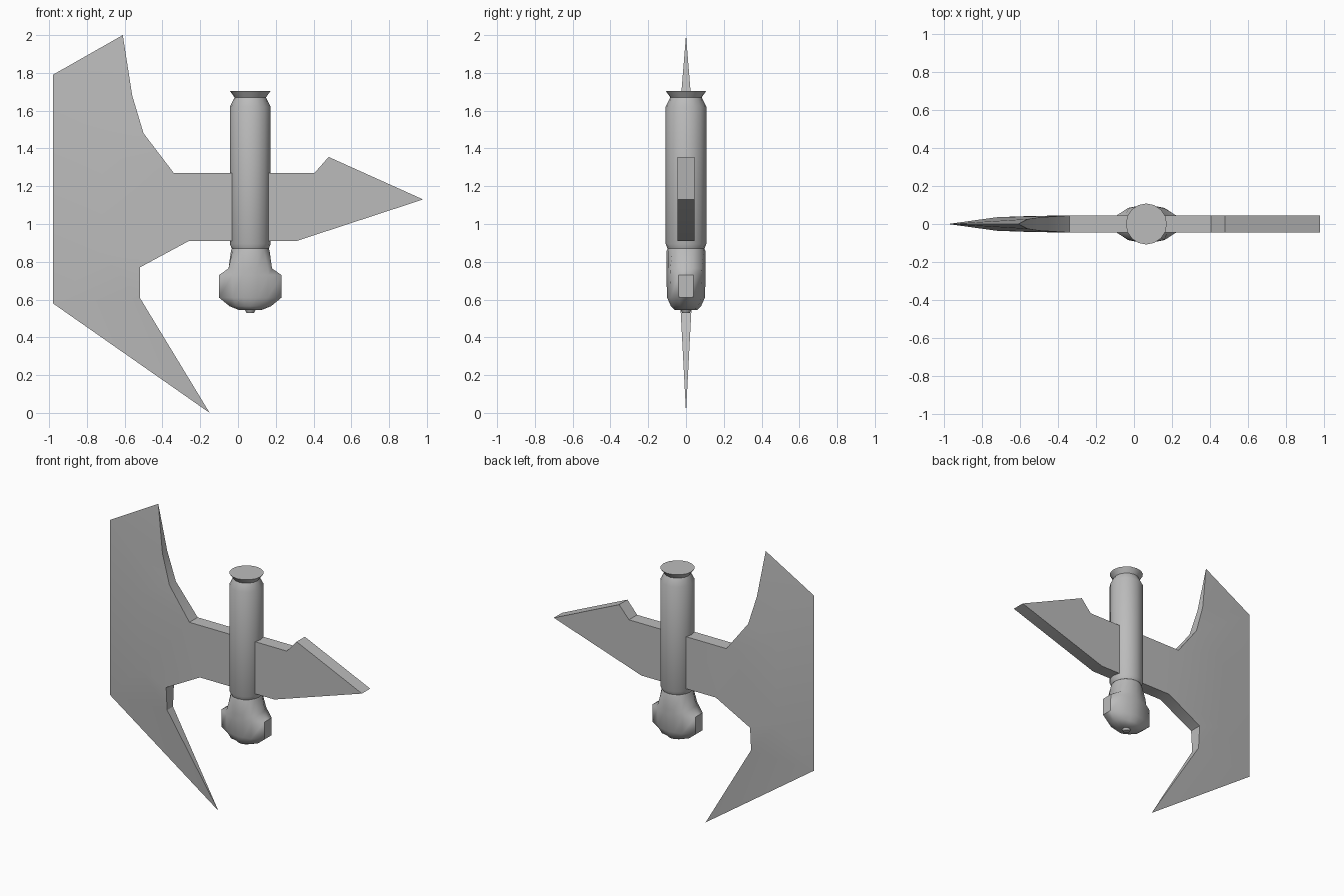
import bpy, bmesh, math

cube = bpy.data.objects.get("Cube")
if cube:
    bpy.data.objects.remove(cube, do_unlink=True)

steel = bpy.data.materials.new("grey steel")
steel.use_nodes = True
colour = (0.5, 0.5, 0.5, 1)
steel.diffuse_color = colour
steel.node_tree.nodes["Principled BSDF"].inputs["Base Color"].default_value = colour

AXIS_X = 0.065
SIDES = 16


def finish(bm, name, angle):
    bmesh.ops.recalc_face_normals(bm, faces=bm.faces)
    mesh = bpy.data.meshes.new(name)
    bm.to_mesh(mesh)
    bm.free()
    obj = bpy.data.objects.new(name, mesh)
    bpy.context.collection.objects.link(obj)
    mesh.materials.append(steel)
    bpy.ops.object.select_all(action='DESELECT')
    obj.select_set(True)
    bpy.context.view_layer.objects.active = obj
    bpy.ops.object.shade_smooth_by_angle(angle=math.radians(angle))
    return obj


def lathe(name, rings, angle=35):
    """Stack of rings (z, radius, half width of the side bosses)."""
    bm = bmesh.new()
    loops = []
    for z, r, w in rings:
        loop = []
        for i in range(SIDES):
            a = 2 * math.pi * i / SIDES
            x, y = r * math.cos(a), r * math.sin(a)
            if w > r:
                # push the side points out into a flat-ended boss
                if abs(math.cos(a)) > 0.9:
                    x = math.copysign(w, x)
                elif abs(math.cos(a)) > 0.7:
                    x, y = x * 1.3, y * 1.15
            loop.append(bm.verts.new((AXIS_X + x, y, z)))
        loops.append(loop)
    for low, high in zip(loops, loops[1:]):
        for i in range(SIDES):
            j = (i + 1) % SIDES
            bm.faces.new((low[i], low[j], high[j], high[i]))
    bm.faces.new(loops[0])
    bm.faces.new(loops[-1])
    return finish(bm, name, angle)


# Axe blade: outline (x, z, half thickness), zero along the cutting edge
outline = [
    (-0.98, 1.79, 0), (-0.61, 2.0, 0), (-0.56, 1.68, 0.026), (-0.5, 1.48, 0.035),
    (-0.34, 1.27, 0.045), (AXIS_X, 1.27, 0.045), (AXIS_X, 0.91, 0.045),
    (-0.26, 0.91, 0.045), (-0.52, 0.77, 0.043), (-0.52, 0.61, 0.032),
    (-0.15, 0.0, 0), (-0.98, 0.58, 0),
]
ridge = [(-0.72, 1.38, 0.036), (-0.72, 0.84, 0.036)]
# faces of one cheek; indices past the outline are the ridge points
cheek = [(0, 1, 2), (0, 2, 3), (0, 3, 12), (3, 4, 12), (4, 7, 13, 12), (4, 5, 6, 7),
         (7, 8, 13), (8, 9, 13), (9, 11, 13), (9, 10, 11), (0, 12, 13, 11)]
bm = bmesh.new()
sides = []
for s in (-1, 1):
    verts = [bm.verts.new((x, s * t, z)) for x, z, t in outline + ridge]
    for f in cheek:
        bm.faces.new([verts[i] for i in f])
    sides.append(verts)
n = len(outline)
for i in range(n - 1):
    j = i + 1
    bm.faces.new((sides[0][i], sides[0][j], sides[1][j], sides[1][i]))
bmesh.ops.remove_doubles(bm, verts=bm.verts, dist=0.0005)
finish(bm, "axe_blade", 30)

# Back spike: flat plate of constant thickness
spike = [(AXIS_X, 0.91), (0.31, 0.91), (0.98, 1.13), (0.48, 1.355), (0.405, 1.27), (AXIS_X, 1.27)]
bm = bmesh.new()
face = bm.faces.new([bm.verts.new((x, -0.045, z)) for x, z in spike])
out = bmesh.ops.extrude_face_region(bm, geom=[face])
bmesh.ops.translate(bm, vec=(0, 0.09, 0),
                    verts=[v for v in out["geom"] if isinstance(v, bmesh.types.BMVert)])
finish(bm, "back_spike", 30)

# Handle with its flared cap
lathe("handle", [(0.87, 0.098, 0), (0.895, 0.108, 0), (1.62, 0.108, 0),
                 (1.67, 0.083, 0), (1.705, 0.108, 0)])

# Pommel with a boss on each side
lathe("pommel", [(0.545, 0.06, 0), (0.565, 0.08, 0.11), (0.61, 0.1, 0.165), (0.73, 0.104, 0.165),
                 (0.765, 0.102, 0.115), (0.86, 0.102, 0), (0.875, 0.095, 0)], 50)
lathe("pommel_nub", [(0.53, 0.02, 0), (0.55, 0.03, 0)])
